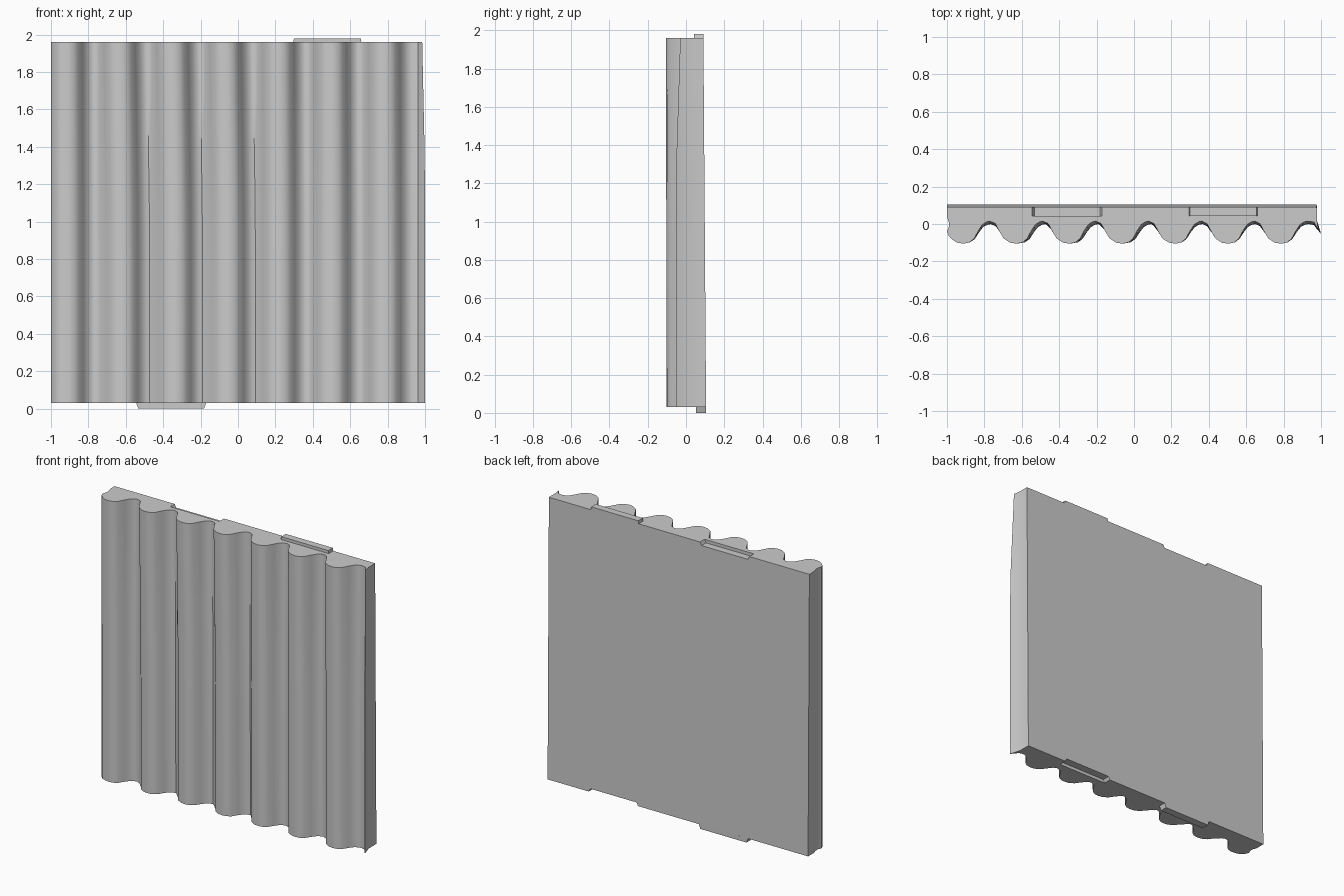
import bpy, bmesh

if "Cube" in bpy.data.objects:
    bpy.data.objects.remove(bpy.data.objects["Cube"])

Z0, Z1 = 0.03, 1.96
PITCH, FIRST = 0.283, -0.91

# One rib of the corrugation: x offset from the crest, y depth
RIB = [(-0.115, 0.006), (-0.09, -0.04), (-0.07, -0.073), (-0.035, -0.096),
       (0, -0.101), (0.03, -0.095), (0.055, -0.075), (0.078, -0.032),
       (0.1, 0.001), (0.122, 0.015), (0.14, 0.019)]


def back_y(z):
    return 0.105 - 0.014 * (z - Z0) / (Z1 - Z0)


def section(t):
    """Closed outline of the panel at height fraction t."""
    low = min(1.0, (1 - t) * 2)
    pts = [(-1, 0.04), (-0.99, 0.01), (-0.99, -0.015), (-1, -0.04),
           (-0.99, -0.065), (-0.965, -0.088)]
    for i in range(7):
        lean = 0.014 * low if i in (1, 2, 3) else 0.004 * low
        for dx, dy in RIB:
            if i == 0 and dx < -0.04:
                continue
            fill = 0.018 * low * max(0, (dy + 0.1) / 0.12)
            crest = -0.004 * t
            pts.append((FIRST + i * PITCH + dx + lean * (dx > -0.1),
                        dy - fill + crest))
    # ragged lip on the right-hand end
    tip = min(1, low * 1.4)
    pts += [(0.962, 0.01 - 0.015 * low), (0.978, -0.018 - 0.01 * low),
            (0.985 + 0.015 * tip, -0.03 - 0.022 * tip), (0.978, 0.02)]
    b = back_y(Z0 + t * (Z1 - Z0))
    return pts + [(0.977, b), (-1, b)]


def finish(name, bm):
    bmesh.ops.recalc_face_normals(bm, faces=bm.faces)
    me = bpy.data.meshes.new(name)
    bm.to_mesh(me)
    bm.free()
    ob = bpy.data.objects.new(name, me)
    bpy.context.collection.objects.link(ob)
    return ob


# Corrugated panel, lofted between a few sections
bm = bmesh.new()
rings = []
for t in (0, 0.2, 0.4, 0.55, 0.7, 0.85, 1):
    z = Z0 + t * (Z1 - Z0)
    rings.append([bm.verts.new((x, y, z)) for x, y in section(t)])
n = len(rings[0])
for a, b in zip(rings, rings[1:]):
    for i in range(n):
        j = (i + 1) % n
        bm.faces.new((a[i], a[j], b[j], b[i]))
bm.faces.new(rings[0][::-1])
bm.faces.new(rings[-1])
panel = finish("corrugated_panel", bm)


def wedge(name, x0, x1, y0, y1, za, zb, inset=0.01):
    """Box whose zb end is narrowed by inset."""
    bm = bmesh.new()
    ring = []
    for z, s in ((za, 0), (zb, inset)):
        ring.append([bm.verts.new(p) for p in (
            (x0 + s, y0, z), (x1 - s, y0, z), (x1 - s, y1, z), (x0 + s, y1, z))])
    a, b = ring
    for i in range(4):
        j = (i + 1) % 4
        bm.faces.new((a[i], a[j], b[j], b[i]))
    bm.faces.new(a)
    bm.faces.new(b)
    return finish(name, bm)


# Locking notches in the top and bottom edges
cutters = [wedge("top_notch", -0.545, -0.17, 0.042, 0.2, Z1 + 0.001, Z1 - 0.022, 0.012),
           wedge("bottom_notch", 0.29, 0.665, 0.052, 0.2, Z0 - 0.001, Z0 + 0.022, 0.012)]
bpy.context.view_layer.objects.active = panel
for c in cutters:
    c.hide_render = True
    m = panel.modifiers.new(c.name, 'BOOLEAN')
    m.operation = 'DIFFERENCE'
    m.solver = 'EXACT'
    m.object = c
    bpy.ops.object.modifier_apply(modifier=m.name)
    bpy.data.objects.remove(c)

# Locking tabs
wedge("top_tab", 0.295, 0.66, 0.042, back_y(Z1), Z1 - 0.002, 1.98, 0.004)
wedge("bottom_tab", -0.545, -0.17, 0.052, back_y(Z0), Z0 + 0.002, 0.0, 0.012)

# Smooth ribs, crisp edges
bpy.ops.object.select_all(action='DESELECT')
panel.select_set(True)
bpy.context.view_layer.objects.active = panel
bpy.ops.object.shade_smooth_by_angle(angle=0.7)
